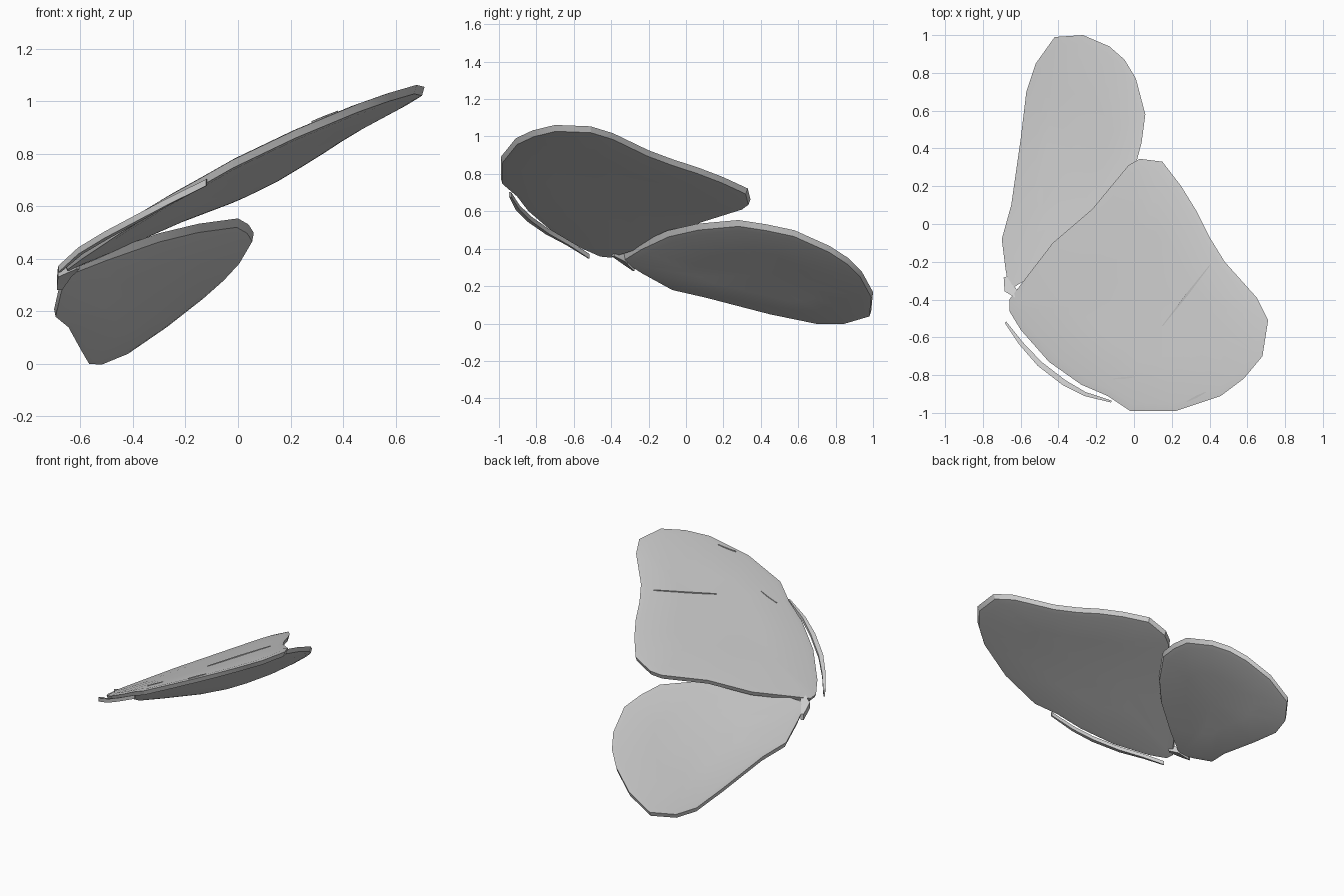
import bpy, bmesh, math
from mathutils import Vector

cube = bpy.data.objects.get("Cube")
if cube:
    bpy.data.objects.remove(cube)

grey = bpy.data.materials.new("pale grey")
grey.use_nodes = True
colour = (0.6, 0.6, 0.6, 1)
grey.diffuse_color = colour
grey.node_tree.nodes["Principled BSDF"].inputs["Base Color"].default_value = colour


def finish(name, bm):
    bmesh.ops.recalc_face_normals(bm, faces=bm.faces)
    mesh = bpy.data.meshes.new(name)
    bm.to_mesh(mesh)
    bm.free()
    mesh.materials.append(grey)
    obj = bpy.data.objects.new(name, mesh)
    bpy.context.collection.objects.link(obj)
    bpy.ops.object.select_all(action="DESELECT")
    obj.select_set(True)
    bpy.context.view_layer.objects.active = obj
    bpy.ops.object.shade_smooth_by_angle(angle=math.radians(30))
    return obj


def wing(name, outline, centre, height):
    """Thin closed slab: concentric rings of the outline laid on a tilted sheet."""
    bm = bmesh.new()
    centre = Vector(centre)
    # (ring scale, offset from the sheet), from top centre over the rim to the bottom
    layers = [(0.5, 0.02), (0.93, 0.02), (1, 0.014), (0.985, -0.016), (0.92, -0.02), (0.5, -0.02)]
    rings = []
    for scale, offset in layers:
        ring = []
        for point in outline:
            p = centre + (Vector(point) - centre) * scale
            ring.append(bm.verts.new((p.x, p.y, height(p.x, p.y) + offset)))
        rings.append(ring)
    n = len(outline)
    for a, b in zip(rings, rings[1:]):
        for i in range(n):
            j = (i + 1) % n
            bm.faces.new((a[i], a[j], b[j], b[i]))
    for ring, offset in ((rings[0], 0.02), (rings[-1], -0.02)):
        tip = bm.verts.new((centre.x, centre.y, height(*centre) + offset))
        for i in range(n):
            bm.faces.new((ring[i], ring[(i + 1) % n], tip))
    return finish(name, bm)


def sliver(name, path, width, thick):
    """Tapered ribbon following a path."""
    bm = bmesh.new()
    pts = [Vector(p) for p in path]
    rows = []
    for i, p in enumerate(pts):
        along = pts[min(i + 1, len(pts) - 1)] - pts[max(i - 1, 0)]
        side = along.cross(Vector((0, 0, 1))).normalized()
        taper = 0.35 + 0.65 * math.sin(math.pi * i / (len(pts) - 1))
        s, up = side * width * taper / 2, Vector((0, 0, thick / 2))
        rows.append([bm.verts.new(p + v) for v in (s + up, -s + up, -s - up, s - up)])
    for a, b in zip(rows, rows[1:]):
        for i in range(4):
            bm.faces.new((a[i], a[(i + 1) % 4], b[(i + 1) % 4], b[i]))
    bm.faces.new(rows[0])
    bm.faces.new(rows[-1])
    return finish(name, bm)


def fore_height(x, y):
    return 0.67 + 0.49 * x - 0.103 * y - 0.06 * x * x


def hind_height(x, y):
    return 0.63 + 0.7 * x - 0.33 * y + 0.12 * (y - 0.4) ** 2


# Large front wing
fore_outline = [
    (-0.66, -0.40), (-0.43, -0.10), (-0.22, 0.08), (-0.03, 0.31), (0.03, 0.345),
    (0.15, 0.33), (0.25, 0.20), (0.33, 0.07), (0.40, -0.07), (0.48, -0.20),
    (0.65, -0.39), (0.71, -0.51), (0.68, -0.70), (0.58, -0.82), (0.46, -0.91),
    (0.22, -0.99), (-0.02, -0.99), (-0.14, -0.91), (-0.28, -0.85), (-0.45, -0.73),
    (-0.60, -0.56), (-0.66, -0.46)]
wing("front_wing", fore_outline, (0.08, -0.42), fore_height)

# Smaller rear wing, tucked under the front one
hind_outline = [
    (-0.66, -0.35), (-0.68, -0.24), (-0.70, -0.08), (-0.65, 0.10), (-0.60, 0.45),
    (-0.57, 0.70), (-0.52, 0.85), (-0.42, 0.99), (-0.27, 1.00), (-0.13, 0.94),
    (-0.05, 0.87), (0.01, 0.77), (0.06, 0.58), (0.04, 0.43), (0.00, 0.28),
    (-0.15, 0.06), (-0.30, -0.10), (-0.50, -0.25)]
wing("rear_wing", hind_outline, (-0.32, 0.38), hind_height)

# Loose strip beside the leading edge
sliver("leading_edge_strip", [
    (-0.68, -0.52, 0.36), (-0.60, -0.63, 0.43), (-0.50, -0.74, 0.49),
    (-0.37, -0.84, 0.56), (-0.26, -0.90, 0.62), (-0.12, -0.94, 0.69)], 0.03, 0.025)

# Crumpled joint between the wings
sliver("wing_root", [
    (-0.68, -0.28, 0.30), (-0.66, -0.34, 0.35), (-0.61, -0.39, 0.38)], 0.06, 0.04)

# Fold lines on the front wing
folds = [("long_fold", (0.15, -0.54), (0.40, -0.22)),
         ("short_fold", (-0.11, -0.82), (0.0, -0.81)),
         ("tip_fold", (0.28, -0.94), (0.38, -0.89))]
for name, start, end in folds:
    a, b = Vector(start), Vector(end)
    points = [a.lerp(b, t) for t in (0, 0.5, 1)]
    sliver(name, [(p.x, p.y, fore_height(p.x, p.y) + 0.02) for p in points], 0.012, 0.008)
